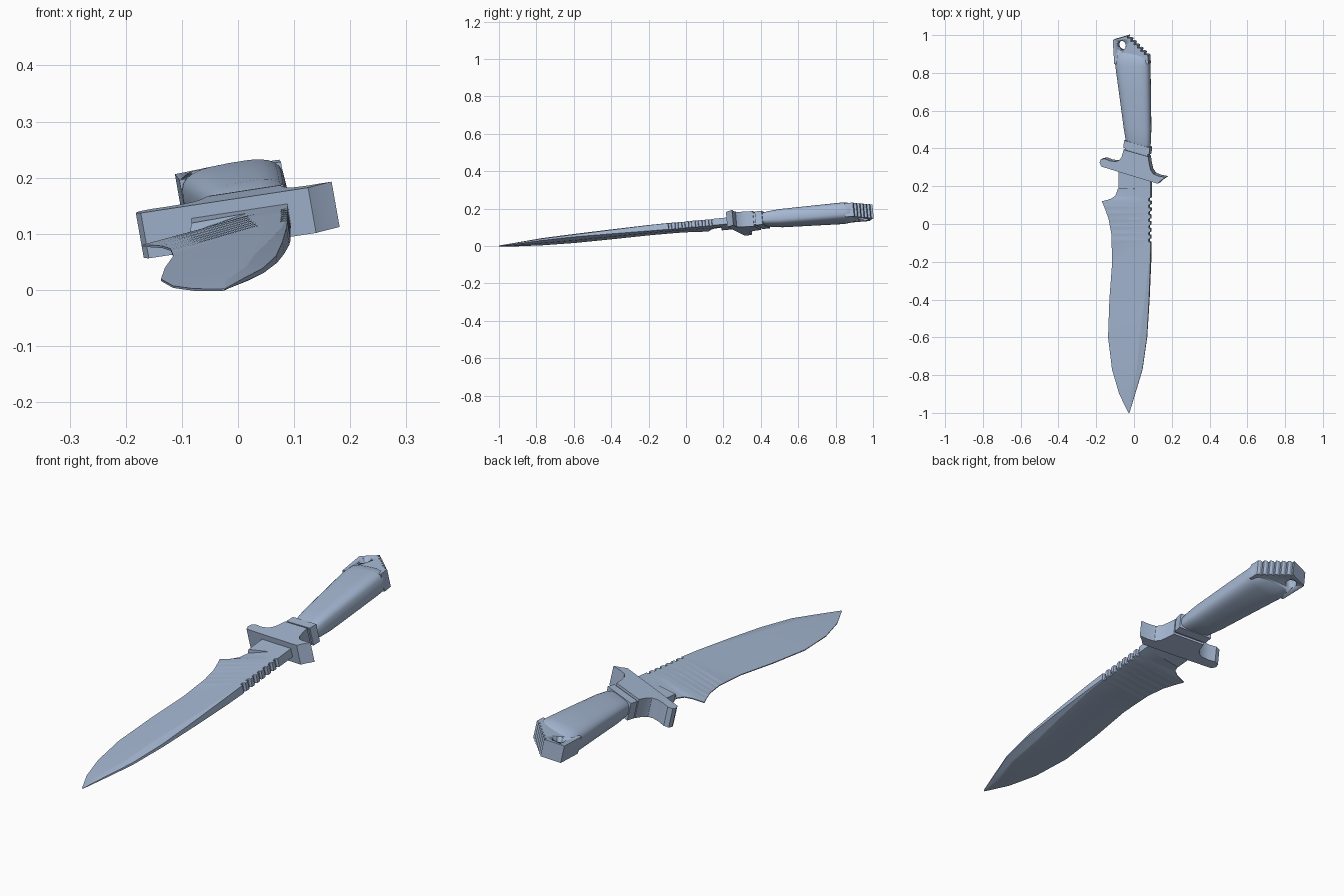
import bpy, bmesh, math
from mathutils import Matrix

if "Cube" in bpy.data.objects:
    bpy.data.objects.remove(bpy.data.objects["Cube"])

# Tilt of the resting knife: local (x, y, thickness) -> world
TILT = Matrix(((1, 0, -0.175, 0),
               (0, 1, -0.09, 0),
               (0.18, 0.093, 0.985, 0.098),
               (0, 0, 0, 1)))

steel = bpy.data.materials.new("blue grey steel")
steel.diffuse_color = (0.38, 0.48, 0.65, 1)
steel.use_nodes = True
steel.node_tree.nodes["Principled BSDF"].inputs["Base Color"].default_value = steel.diffuse_color


def finish(name, bm, smooth=30):
    bmesh.ops.transform(bm, matrix=TILT, verts=bm.verts)
    bmesh.ops.recalc_face_normals(bm, faces=bm.faces)
    me = bpy.data.meshes.new(name)
    bm.to_mesh(me)
    bm.free()
    ob = bpy.data.objects.new(name, me)
    bpy.context.collection.objects.link(ob)
    me.materials.append(steel)
    bpy.context.view_layer.objects.active = ob
    bpy.ops.object.select_all(action='DESELECT')
    ob.select_set(True)
    bpy.ops.object.shade_smooth_by_angle(angle=math.radians(smooth))
    return ob


def loft(name, rings, smooth=30):
    bm = bmesh.new()
    loops = [[bm.verts.new(p) for p in r] for r in rings]
    n = len(loops[0])
    for a, b in zip(loops, loops[1:]):
        for i in range(n):
            j = (i + 1) % n
            bm.faces.new((a[i], a[j], b[j], b[i]))
    bm.faces.new(loops[0])
    bm.faces.new(loops[-1])
    return finish(name, bm, smooth)


def slab(name, outline, h, smooth=30):
    return loft(name, [[(x, y, w) for x, y in outline] for w in (-h, h)], smooth)


def interp(table, y):
    for (y0, v0), (y1, v1) in zip(table, table[1:]):
        if y <= y1:
            return v0 + (v1 - v0) * max(0, (y - y0) / (y1 - y0))
    return table[-1][1]


# Blade: cutting edge on -x, spine on +x, bevelled false edge near the tip
EDGE = [(-1, -0.029), (-0.9, -0.078), (-0.77, -0.116), (-0.6, -0.137), (-0.4, -0.13),
        (-0.2, -0.115), (-0.05, -0.12), (0.03, -0.135), (0.09, -0.157), (0.12, -0.17),
        (0.132, -0.125), (0.15, -0.098), (0.188, -0.085)]
SPINE = [(-1, -0.024), (-0.9, 0.006), (-0.77, 0.045), (-0.6, 0.069), (-0.4, 0.081),
         (-0.15, 0.091), (0.3, 0.091)]
BEVEL = [(-1, 0.001), (-0.9, 0.022), (-0.6, 0.036), (-0.15, 0.004), (0.3, 0.003)]
BACK = [(-1, 0.001), (-0.9, 0.003), (-0.6, 0.006), (-0.15, 0.016), (0.3, 0.018)]
THICK = [(-1, 0.002), (-0.85, 0.011), (-0.6, 0.016), (-0.2, 0.018), (0.3, 0.018)]
FLAT = [(-1, 0.0), (-0.6, 0.02), (-0.1, 0.045), (0.19, 0.07)]   # flat beside the spine


def blade_ring(y, notch=0, ricasso=False):
    r = interp(SPINE, y)
    t, s = interp(THICK, y), r - max(interp(BEVEL, y), notch + 0.002)
    if ricasso:
        l, g, e = -0.08, -0.075, t
    else:
        l, e = interp(EDGE, y), 0.002
        g = s - interp(FLAT, y)
    s = max(s, l + 0.002)
    g = max(g, l + 0.001)
    b = min(interp(BACK, y), t)
    half = [(l, e), (g, t), (s, t), (r - notch, b)]
    return [(x, y, w) for x, w in half] + [(x, y, -w) for x, w in reversed(half)]


rows = [(y, 0) for y, _ in EDGE]
for k in range(7):                       # saw notches along the spine
    c = -0.085 + k * 0.036
    rows += [(c - 0.010, 0), (c - 0.007, 0.010), (c + 0.006, 0.010), (c + 0.009, 0)]
notches = [-0.085 + k * 0.036 for k in range(7)]
rows = [(y, n or (0.010 if any(abs(y - c) < 0.006 for c in notches) else 0))
        for y, n in rows]
rows.sort()
rings = [blade_ring(y, n) for y, n in rows]
rings += [blade_ring(0.190, 0, True), blade_ring(0.30, 0, True)]
loft("blade", rings, 15)

# Cross guard with curved horns
slab("guard", [(-0.166, 0.308), (-0.06, 0.275), (0.132, 0.217), (0.148, 0.232), (0.174, 0.25),
               (0.135, 0.258), (0.11, 0.268), (0.095, 0.29), (0.088, 0.32), (0.082, 0.36),
               (-0.048, 0.397), (-0.058, 0.36), (-0.07, 0.342), (-0.09, 0.334), (-0.12, 0.338),
               (-0.15, 0.35), (-0.17, 0.345), (-0.175, 0.328)], 0.041)


# Rounded cross-section, slanted along y
def oval(y, xl, xr, h, slant, n=28, p=3.2):
    cx, rx, pts = (xl + xr) / 2, (xr - xl) / 2, []
    for i in range(n):
        a = 2 * math.pi * i / n
        c, s = math.cos(a), math.sin(a)
        x = cx + rx * math.copysign(abs(c) ** (2 / p), c)
        pts.append((x, y - slant * (x - cx), h * math.copysign(abs(s) ** (2 / p), s)))
    return pts


# Neck and collar between guard and grip
slab("neck", [(-0.042, 0.37), (0.078, 0.34), (0.078, 0.40), (-0.042, 0.43)], 0.031)
slab("collar", [(-0.050, 0.407), (0.086, 0.370), (0.090, 0.407), (-0.046, 0.446)], 0.037)

# Swelling grip
loft("grip", [oval(0.425, -0.042, 0.085, 0.034, 0.28),
              oval(0.45, -0.046, 0.088, 0.039, 0.25),
              oval(0.51, -0.054, 0.090, 0.045, 0.12),
              oval(0.70, -0.078, 0.088, 0.049, 0),
              oval(0.84, -0.097, 0.085, 0.052, 0),
              oval(0.885, -0.100, 0.083, 0.046, 0.12),
              oval(0.91, -0.095, 0.070, 0.034, 0.2)], 35)

# Pommel plate with stepped corner
outline = [(-0.098, 0.85), (-0.106, 0.977), (-0.027, 1.0)]
STEPS = 6
for k in range(STEPS):
    x0, y0 = -0.027 + 0.107 * k / STEPS, 1.0 - 0.105 * k / STEPS
    dx, dy = 0.107 / STEPS, 0.105 / STEPS
    outline += [(x0 - 0.003, y0 - dy * 0.75), (x0 + dx * 0.5, y0 - dy * 0.7)]
    outline.append((x0 + dx, y0 - dy))
outline.append((0.083, 0.85))
pommel = slab("pommel", outline, 0.037)

# Lanyard hole
hole = slab("hole_cutter", [(-0.06 + 0.023 * math.cos(math.tau * i / 20),
                             0.948 + 0.025 * math.sin(math.tau * i / 20)) for i in range(20)], 0.08)
hole.hide_render = True
hole.hide_viewport = True
cut = pommel.modifiers.new("lanyard_hole", 'BOOLEAN')
cut.operation = 'DIFFERENCE'
cut.solver = 'EXACT'
cut.object = hole
# keep the cut ahead of any edge-smoothing modifier
bpy.context.view_layer.objects.active = pommel
bpy.ops.object.modifier_move_to_index(modifier=cut.name, index=0)
